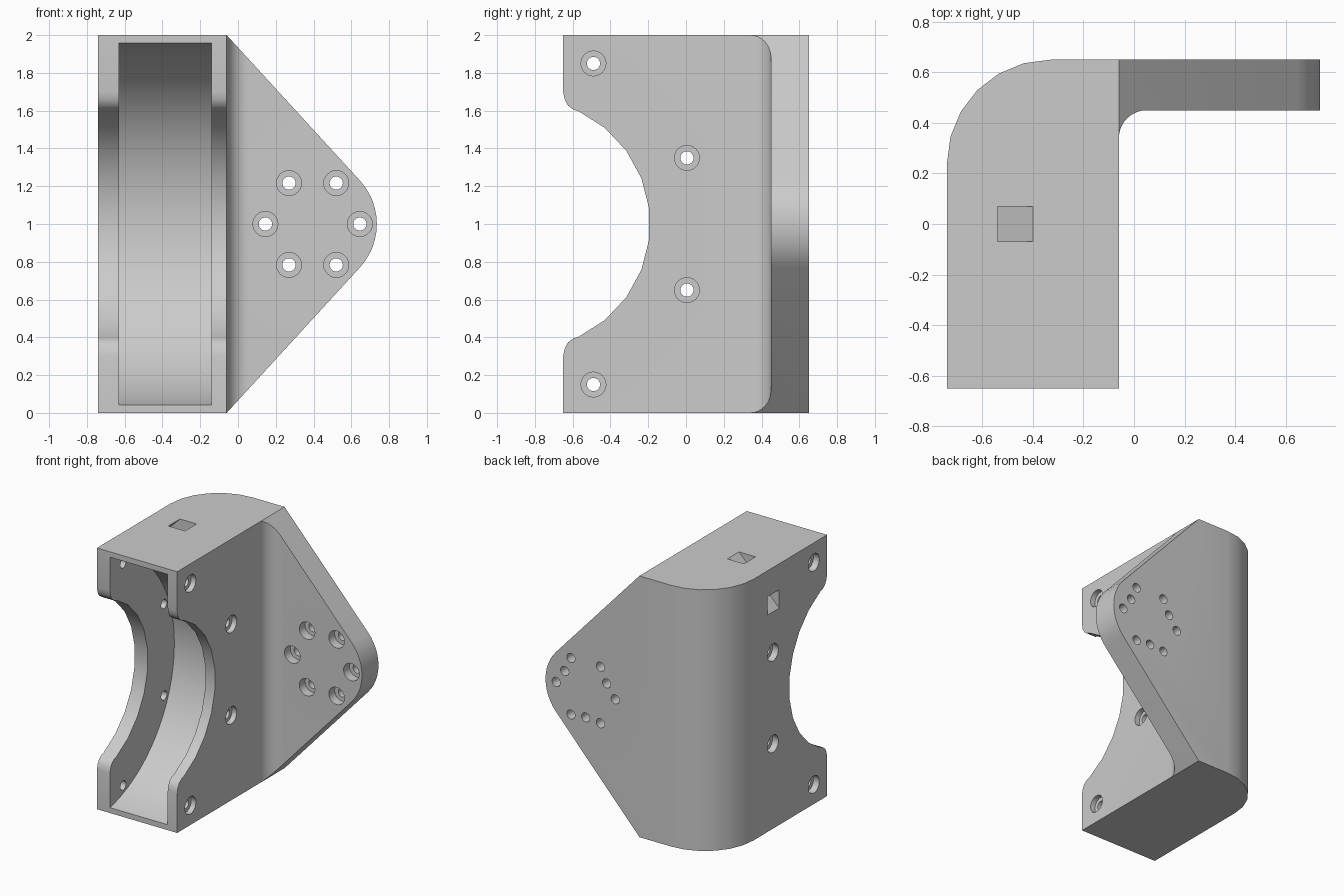
import bpy, bmesh
from math import sin, cos, pi, radians, sqrt, acos, atan2
from mathutils import Matrix

if "Cube" in bpy.data.objects:
    bpy.data.objects.remove(bpy.data.objects["Cube"])

grey = bpy.data.materials.new("light grey")
grey.use_nodes = True
grey.diffuse_color = (0.6, 0.6, 0.6, 1)
grey.node_tree.nodes["Principled BSDF"].inputs["Base Color"].default_value = grey.diffuse_color

# Where a profile's two coordinates and its depth go, per extrusion axis
MAPS = {"x": lambda u, v, d: (d, u, v),
        "y": lambda u, v, d: (u, d, v),
        "z": lambda u, v, d: (u, v, d)}


def prism(name, axis, points, lo, hi):
    """Extrude a 2D profile along an axis."""
    place = MAPS[axis]
    bm = bmesh.new()
    base = bm.faces.new([bm.verts.new(place(u, v, lo)) for u, v in points])
    ext = bmesh.ops.extrude_face_region(bm, geom=[base])
    verts = [g for g in ext["geom"] if isinstance(g, bmesh.types.BMVert)]
    bmesh.ops.translate(bm, vec=place(0, 0, hi - lo), verts=verts)
    bmesh.ops.recalc_face_normals(bm, faces=bm.faces)
    mesh = bpy.data.meshes.new(name)
    bm.to_mesh(mesh)
    bm.free()
    obj = bpy.data.objects.new(name, mesh)
    bpy.context.collection.objects.link(obj)
    return obj


def arc(cu, cv, r, start, end, steps):
    angles = [radians(start + (end - start) * i / steps) for i in range(steps + 1)]
    return [(cu + r * cos(a), cv + r * sin(a)) for a in angles]


def circle(cu, cv, r, n=24):
    return arc(cu, cv, r, 0, 360, n)[:-1]


def boolean(target, tool, operation="DIFFERENCE"):
    mod = target.modifiers.new("cut", "BOOLEAN")
    mod.operation, mod.solver, mod.object = operation, "EXACT", tool
    bpy.context.view_layer.objects.active = target
    bpy.ops.object.modifier_apply(modifier=mod.name)
    bpy.data.objects.remove(tool)


# Plan outline: body with rounded back corner, flange and inner fillet
plan = [(-0.74, -0.65), (-0.06, -0.65)]
plan += arc(0.05, 0.34, 0.11, 180, 90, 8)
plan += [(1, 0.45), (1, 0.65)]
plan += arc(-0.33, 0.24, 0.41, 90, 180, 6)
bracket = prism("motor_bracket", "z", plan, -0.1, 2.1)
bracket.data.materials.append(grey)

# Front outline: tapered flange with a round tip
FX, FZ, TIP = 0.395, 1.0, 0.34
dx, dz = -0.06 - FX, 1.0
tangent = (atan2(dz, dx) - acos(TIP / sqrt(dx * dx + dz * dz))) * 180 / pi
outline = [(-1, 0), (-0.06, 0)] + arc(FX, FZ, TIP, -tangent, tangent, 12) + [(-0.06, 2), (-1, 2)]
boolean(bracket, prism("outline_cutter", "y", outline, -1, 1), "INTERSECT")

# Round opening with eased lips, through both side walls
CY = -0.85
half = [(-0.8, 0.3), (-0.65, 0.3), (-0.643, 0.34), (-0.625, 0.373), (-0.598, 0.393)]
upper = [(y, 2 - z) for y, z in reversed(half)]
opening = half + arc(CY, 1, 0.66, -64.8, 64.8, 9) + upper
boolean(bracket, prism("opening_cutter", "x", opening, -1, 0.2))

# Cylindrical cavity between the walls
boolean(bracket, prism("cavity_cutter", "x", circle(CY, 1, 0.98, 72), -0.63, -0.14))

# Counterbored screw holes in both side walls
HOLE, BORE = 0.035, 0.066
for y, z in [(-0.49, 0.15), (0.005, 0.65), (0.005, 1.35), (-0.49, 1.85)]:
    for r, lo, hi in [(HOLE, -0.9, 0.1), (BORE, -0.9, -0.69), (BORE, -0.1, 0.1)]:
        boolean(bracket, prism("screw_cutter", "x", circle(y, z, r), lo, hi))

# Ring of counterbored holes in the flange, and blind holes in its back
for i in range(6):
    a = i * pi / 3
    x, z = FX + 0.25 * cos(a), FZ + 0.25 * sin(a)
    boolean(bracket, prism("ring_cutter", "y", circle(x, z, HOLE), 0.3, 0.8))
    boolean(bracket, prism("bore_cutter", "y", circle(x, z, BORE), 0.36, 0.52))
for deg in (30, 150, 270):
    a = radians(deg)
    x, z = FX + 0.205 * cos(a), FZ + 0.205 * sin(a)
    boolean(bracket, prism("blind_cutter", "y", circle(x, z, HOLE), 0.55, 0.8))

# Slanted square channel from the top to the outer side wall
channel = [(-0.84, 1.56), (-0.84, 1.70), (-0.44, 2.10), (-0.30, 2.10)]
boolean(bracket, prism("channel_cutter", "y", channel, -0.07, 0.07))

# Smooth the curved walls, keep the edges crisp
bpy.ops.object.select_all(action="DESELECT")
bracket.select_set(True)
bpy.context.view_layer.objects.active = bracket
bpy.ops.object.shade_smooth_by_angle(angle=radians(30))
